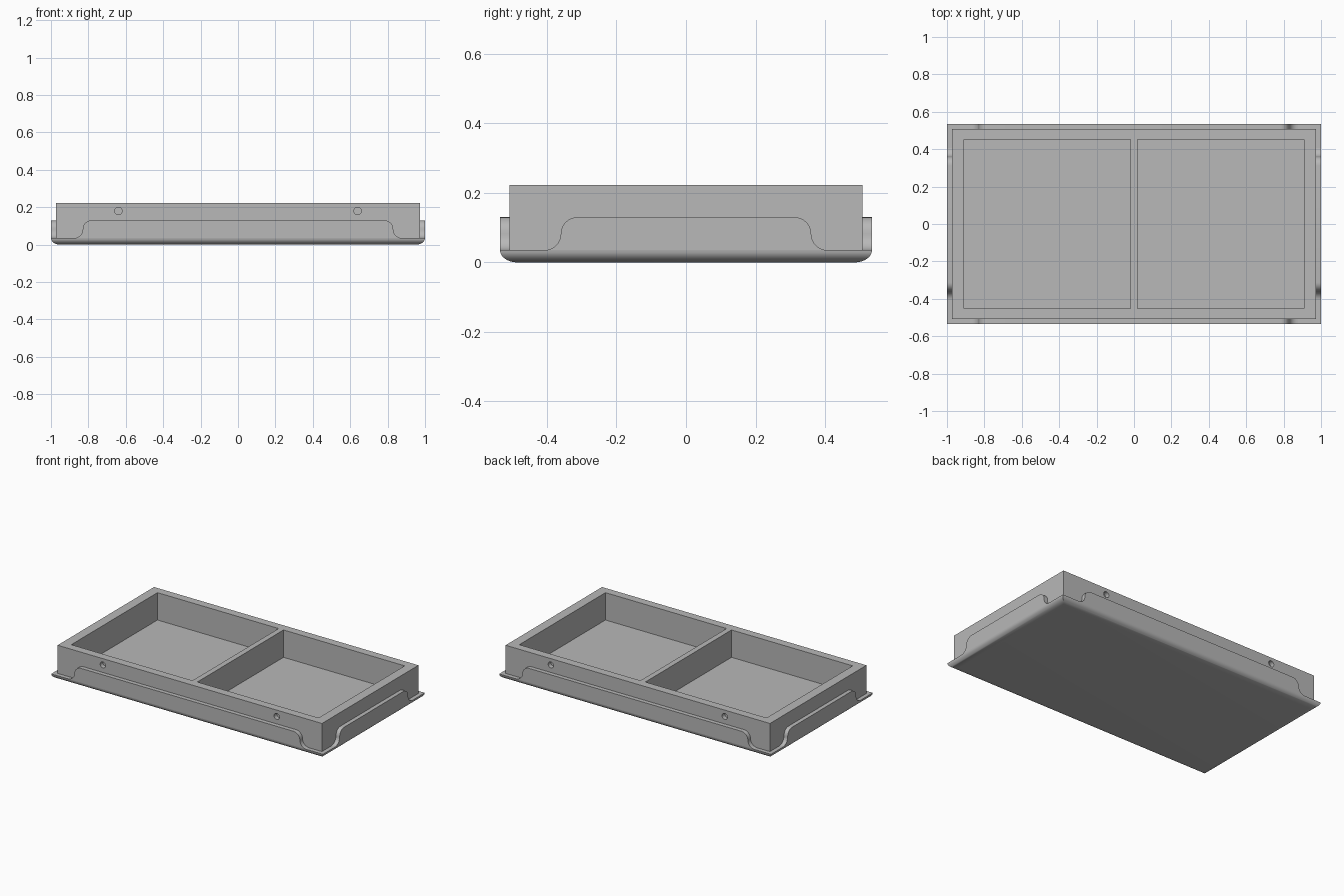
import bpy, bmesh
from math import sin, cos, pi
from mathutils import Matrix, Vector

cube = bpy.data.objects.get("Cube")
if cube:
    bpy.data.objects.remove(cube, do_unlink=True)

grey = bpy.data.materials.new("plain grey")
grey.use_nodes = True
colour = (0.48, 0.48, 0.48, 1)
grey.diffuse_color = colour
grey.node_tree.nodes["Principled BSDF"].inputs["Base Color"].default_value = colour

HX, HY = 1.0, 0.535         # outer half size
BX, BY = 0.973, 0.507       # body half size
LIP, RIM, TOP = 0.035, 0.13, 0.222


def make(name, bm):
    bmesh.ops.recalc_face_normals(bm, faces=bm.faces)
    mesh = bpy.data.meshes.new(name)
    bm.to_mesh(mesh)
    bm.free()
    mesh.materials.append(grey)
    obj = bpy.data.objects.new(name, mesh)
    bpy.context.collection.objects.link(obj)
    return obj


def select(obj):
    bpy.ops.object.select_all(action='DESELECT')
    obj.select_set(True)
    bpy.context.view_layer.objects.active = obj


def box(name, lo, hi):
    lo, hi = Vector(lo), Vector(hi)
    bm = bmesh.new()
    bmesh.ops.create_cube(bm, size=1,
                          matrix=Matrix.Translation((lo + hi) / 2) @ Matrix.Diagonal((*(hi - lo), 1)))
    return make(name, bm)


def cut(target, cutter):
    mod = target.modifiers.new("cut", 'BOOLEAN')
    mod.operation, mod.solver, mod.object = 'DIFFERENCE', 'EXACT', cutter
    select(target)
    bpy.ops.object.modifier_apply(modifier=mod.name)
    bpy.data.objects.remove(cutter, do_unlink=True)


def smooth(obj):
    select(obj)
    bpy.ops.object.shade_smooth_by_angle(angle=0.6)


# Base plate: rectangular rings following a rounded lower edge
bm = bmesh.new()
rings = []
steps = 8
for i in range(steps + 1):
    a = i / steps * pi / 2
    inset, z = 0.05 * (1 - sin(a)), LIP * (1 - cos(a))
    rings.append([bm.verts.new((sx * (HX - inset), sy * (HY - inset), z))
                  for sx, sy in ((-1, -1), (1, -1), (1, 1), (-1, 1))])
for low, high in zip(rings, rings[1:]):
    for k in range(4):
        n = (k + 1) % 4
        bm.faces.new((low[k], low[n], high[n], high[k]))
bm.faces.new(rings[0])
bm.faces.new(rings[-1])
smooth(make("base_plate", bm))

# Tray body with two pockets and blind screw holes
body = box("tray_body", (-BX, -BY, 0.02), (BX, BY, TOP))
for s in (-1, 1):
    x0, x1 = sorted((s * 0.018, s * 0.91))
    cut(body, box("pocket_cutter", (x0, -0.453, 0.04), (x1, 0.453, 0.3)))
for sx in (-1, 1):
    for sy in (-1, 1):
        bm = bmesh.new()
        bmesh.ops.create_cone(bm, cap_ends=True, segments=24, radius1=0.02, radius2=0.02, depth=0.06,
                              matrix=Matrix.Translation((sx * 0.64, sy * BY, 0.18))
                              @ Matrix.Rotation(pi / 2, 4, 'X'))
        cut(body, make("hole_cutter", bm))
smooth(body)


# Side flanges: raised panels whose ends sweep down to the lip in an S
def flange(name, mid, half_out, thick, turn):
    r = (RIM - LIP) / 2
    half = []
    for i in range(9):
        a = i / 8 * pi / 2
        half.append((mid + r - r * sin(a), LIP + r - r * cos(a)))
    for i in range(1, 9):
        a = i / 8 * pi / 2
        half.append((mid - r + r * cos(a), LIP + r + r * sin(a)))
    outline = half + [(-x, z) for x, z in reversed(half)]
    bm = bmesh.new()
    face = bm.faces.new([bm.verts.new((x, -half_out, z)) for x, z in outline])
    new = bmesh.ops.extrude_face_region(bm, geom=[face])["geom"]
    bmesh.ops.translate(bm, vec=(0, thick, 0),
                        verts=[v for v in new if isinstance(v, bmesh.types.BMVert)])
    bm.transform(Matrix.Rotation(turn, 4, 'Z'))
    smooth(make(name, bm))


flange("front_flange", 0.83, HY, HY - BY, 0)
flange("back_flange", 0.83, HY, HY - BY, pi)
flange("left_flange", 0.36, HX, HX - BX, pi / 2)
flange("right_flange", 0.36, HX, HX - BX, -pi / 2)
